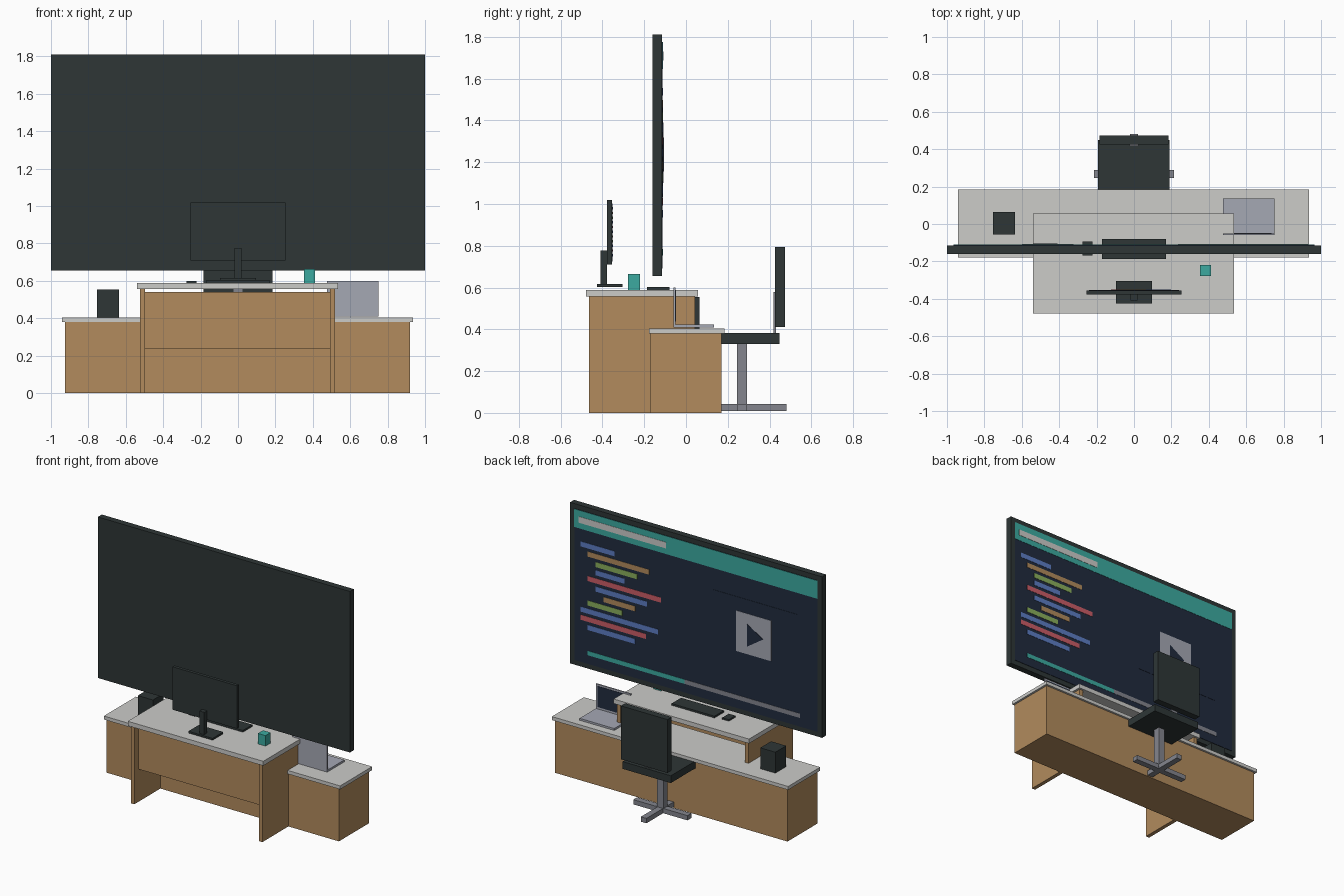
import bpy, bmesh

if "Cube" in bpy.data.objects:
    bpy.data.objects.remove(bpy.data.objects["Cube"])

def material(name, r, g, b):
    lin = [(c / 255 / 12.92) if c < 11 else ((c / 255 + 0.055) / 1.055) ** 2.4 for c in (r, g, b)]
    m = bpy.data.materials.new(name)
    m.diffuse_color = (*lin, 1)
    m.use_nodes = True
    m.node_tree.nodes["Principled BSDF"].inputs["Base Color"].default_value = m.diffuse_color
    return m

CHARCOAL = material("charcoal", 46, 54, 54)
NAVY = material("navy", 32, 43, 62)
TEAL = material("teal", 60, 170, 160)
LIGHT = material("light_grey", 204, 204, 201)
WOOD = material("wood", 178, 139, 93)
SILVER = material("silver", 165, 168, 180)
METAL = material("metal_grey", 131, 133, 141)
BLUE = material("code_blue", 92, 125, 195)
GREEN = material("code_green", 138, 175, 92)
RED = material("code_red", 203, 93, 103)

def finish(name, bm, mat):
    bmesh.ops.recalc_face_normals(bm, faces=bm.faces)
    me = bpy.data.meshes.new(name)
    bm.to_mesh(me)
    bm.free()
    me.materials.append(mat)
    ob = bpy.data.objects.new(name, me)
    bpy.context.collection.objects.link(ob)
    return ob

def box(name, mat, x, y, z):
    """Box from (min, max) ranges on each axis."""
    bm = bmesh.new()
    bmesh.ops.create_cube(bm, size=1)
    for v in bm.verts:
        for i, (a, b) in enumerate((x, y, z)):
            v.co[i] = a if v.co[i] < 0 else b
    return finish(name, bm, mat)

# low cabinet
box("cabinet_body", WOOD, (-0.925, 0.92), (-0.17, 0.17), (0, 0.38))
box("cabinet_top", LIGHT, (-0.94, 0.935), (-0.178, 0.185), (0.38, 0.405))

# raised desk
box("desk_top", LIGHT, (-0.54, 0.535), (-0.478, 0.057), (0.557, 0.589))
box("desk_leg_left", WOOD, (-0.525, -0.497), (-0.465, 0.042), (0, 0.557))
box("desk_leg_right", WOOD, (0.491, 0.519), (-0.465, 0.042), (0, 0.557))
box("desk_front_panel", WOOD, (-0.497, 0.491), (-0.42, -0.40), (0.235, 0.54))

# wall screen, facing the chair
box("wall_screen_frame", CHARCOAL, (-1, 1), (-0.16, -0.115), (0.655, 1.81))
Y = -0.115
def plate(name, mat, x, z, y=Y + 0.0045, depth=0.002):
    return box(name, mat, x, (y - depth, y), z)
plate("wall_screen_display", NAVY, (-0.965, 0.965), (0.69, 1.775), Y + 0.003, 0.004)
plate("display_header", TEAL, (-0.965, 0.965), (1.645, 1.775), Y + 0.005)
plate("display_title_bar", LIGHT, (0.236, 0.93), (1.686, 1.73), Y + 0.007)
plate("display_video_panel", NAVY, (-0.81, -0.134), (1.03, 1.49), Y + 0.005)
plate("display_play_square", SILVER, (-0.60, -0.323), (1.10, 1.39), Y + 0.007)
plate("display_progress_done", TEAL, (0.087, 0.858), (0.753, 0.784), Y + 0.005)
plate("display_progress_rest", METAL, (-0.827, 0.087), (0.753, 0.784), Y + 0.005)

# play triangle
bm = bmesh.new()
tri = [(-0.41, 1.317), (-0.41, 1.155), (-0.537, 1.24)]
face = bm.faces.new([bm.verts.new((x, Y + 0.0065, z)) for x, z in tri])
ext = bmesh.ops.extrude_face_region(bm, geom=[face])
for v in ext["geom"]:
    if isinstance(v, bmesh.types.BMVert):
        v.co.y += 0.003
finish("display_play_triangle", bm, NAVY)

# code lines: distance of start and end from the display's edge, colour
CODE = [(0.087, 0.354, BLUE), (0.142, 0.63, WOOD), (0.205, 0.535, GREEN), (0.205, 0.433, BLUE),
        (0.142, 0.724, RED), (0.205, 0.614, BLUE), (0.268, 0.52, WOOD), (0.142, 0.417, GREEN),
        (0.087, 0.70, BLUE), (0.087, 0.606, RED), (0.142, 0.52, BLUE)]
for i, (a, b, mat) in enumerate(CODE):
    top = 1.555 - 0.0585 * i
    plate(f"display_code_line_{i + 1}", mat, (1 - b, 1 - a), (top - 0.036, top), Y + 0.005)

# desk monitor
box("monitor_body", CHARCOAL, (-0.255, 0.255), (-0.378, -0.355), (0.71, 1.018))
plate("monitor_display", NAVY, (-0.24, 0.24), (0.725, 1.003), -0.352, 0.004)
for i, (a, b, mat) in enumerate(CODE):
    top = 0.985 - 0.0225 * i
    plate(f"monitor_code_line_{i + 1}", mat, (0.24 - 0.5 * b, 0.24 - 0.5 * a), (top - 0.011, top), -0.35)
box("monitor_neck", CHARCOAL, (-0.019, 0.019), (-0.41, -0.378), (0.61, 0.776))
box("monitor_foot", CHARCOAL, (-0.096, 0.096), (-0.425, -0.305), (0.603, 0.616))

# things on the desk
box("keyboard", CHARCOAL, (-0.17, 0.17), (-0.187, -0.08), (0.589, 0.602))
box("mouse", CHARCOAL, (-0.275, -0.222), (-0.168, -0.093), (0.589, 0.6))
box("cup", TEAL, (0.353, 0.413), (-0.278, -0.22), (0.589, 0.664))

# things on the cabinet
box("speaker", CHARCOAL, (-0.755, -0.635), (-0.057, 0.065), (0.405, 0.555))
box("laptop_base", SILVER, (0.475, 0.75), (-0.05, 0.135), (0.409, 0.423))
box("laptop_lid", SILVER, (0.475, 0.75), (-0.06, -0.051), (0.409, 0.6))
plate("laptop_display", NAVY, (0.49, 0.735), (0.437, 0.587), -0.049, 0.003)

# chair
C = 0.268
box("chair_seat", CHARCOAL, (-0.193, 0.19), (0.085, 0.448), (0.33, 0.382))
box("chair_backrest", CHARCOAL, (-0.185, 0.185), (0.426, 0.474), (0.41, 0.793))
box("chair_back_bracket", METAL, (-0.025, 0.025), (0.418, 0.43), (0.375, 0.578))
box("chair_post", METAL, (-0.025, 0.025), (C - 0.025, C + 0.025), (0.02, 0.335))
box("chair_foot_across", METAL, (-0.215, 0.215), (C - 0.022, C + 0.022), (0.008, 0.042))
box("chair_foot_along", METAL, (-0.022, 0.022), (C - 0.212, C + 0.212), (0.008, 0.043))
